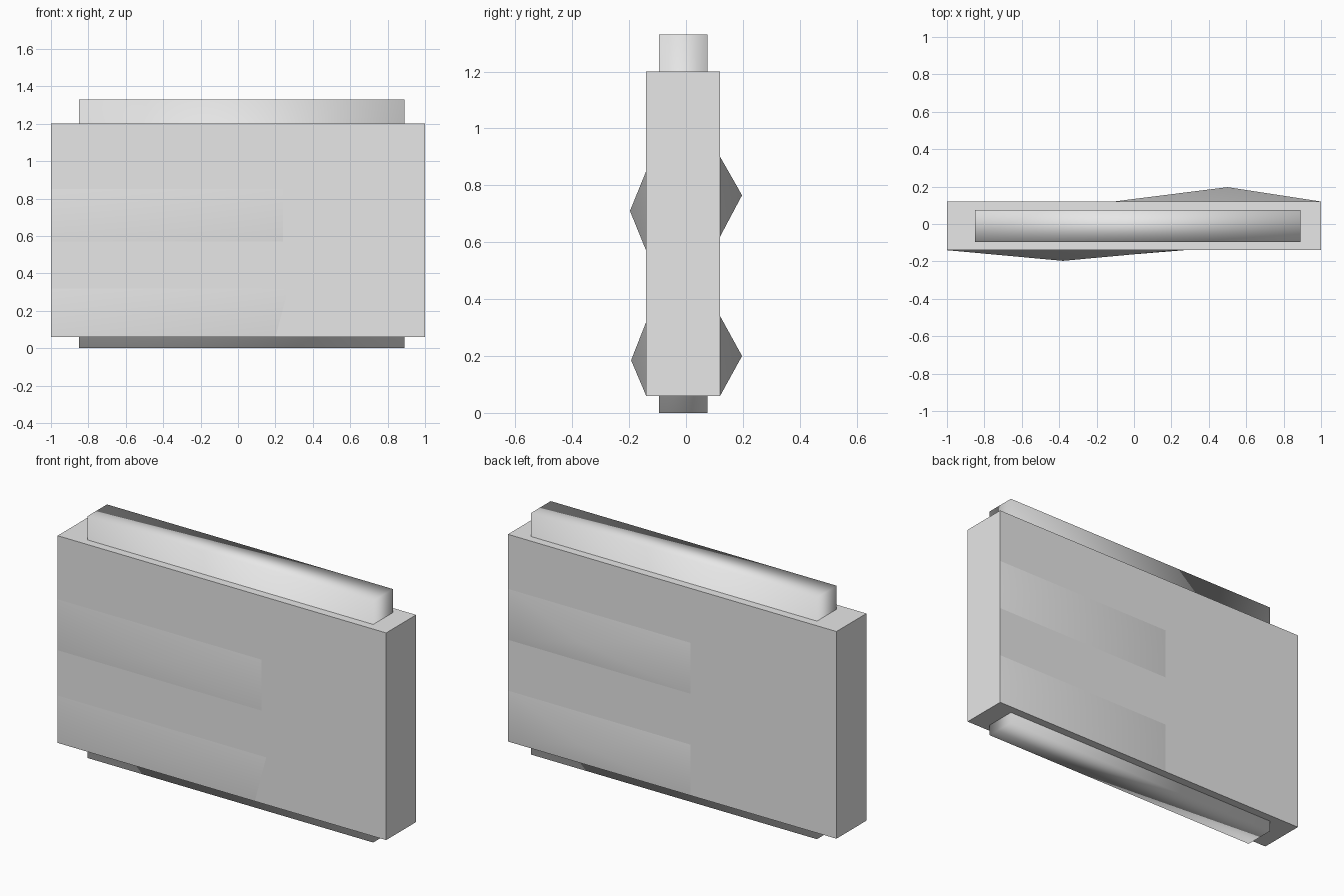
import bpy

if "Cube" in bpy.data.objects:
    bpy.data.objects.remove(bpy.data.objects["Cube"])

grey = bpy.data.materials.new("light grey")
grey.diffuse_color = (0.8, 0.8, 0.8, 1)
grey.use_nodes = True
grey.node_tree.nodes["Principled BSDF"].inputs["Base Color"].default_value = grey.diffuse_color


def add_mesh(name, verts, faces, smooth):
    mesh = bpy.data.meshes.new(name)
    mesh.from_pydata(verts, [], faces)
    mesh.materials.append(grey)
    for p in mesh.polygons:
        p.use_smooth = smooth
    obj = bpy.data.objects.new(name, mesh)
    bpy.context.collection.objects.link(obj)
    return obj


def add_box(name, x0, x1, y0, y1, z0, z1, smooth):
    verts = [(x, y, z) for z in (z0, z1) for x, y in ((x0, y0), (x1, y0), (x1, y1), (x0, y1))]
    faces = [(3, 2, 1, 0), (4, 5, 6, 7)]
    faces += [(i, (i + 1) % 4, (i + 1) % 4 + 4, i + 4) for i in range(4)]
    return add_mesh(name, verts, faces, smooth)


def add_bump(name, base, y, apex):
    """Shallow pyramid on a wall; base is (x, z) corners, counter-clockwise seen from outside."""
    verts = [(x, y, z) for x, z in base] + [apex]
    return add_mesh(name, verts, [(i, (i + 1) % 4, 4) for i in range(4)], True)


# Main slab and the softly shaded core that shows above and below it
add_box("body", -1, 1, -0.14, 0.12, 0.06, 1.20, False)
add_box("core", -0.85, 0.89, -0.095, 0.075, 0, 1.33, True)

# Raised pads on the front wall
add_bump("front_upper_pad", [(-1, 0.57), (0.24, 0.57), (0.24, 0.85), (-1, 0.85)],
         -0.14, (-0.38, -0.197, 0.71))
add_bump("front_lower_pad", [(-1, 0.06), (0.20, 0.06), (0.27, 0.32), (-1, 0.32)],
         -0.14, (-0.38, -0.193, 0.185))

# Raised pads on the back wall
for name, z0, z1, peak in (("back_upper_pad", 0.62, 0.90, 0.765),
                           ("back_lower_pad", 0.06, 0.34, 0.20)):
    add_bump(name, [(1, z0), (-0.11, z0), (-0.11, z1), (1, z1)], 0.12, (0.5, 0.197, peak))
